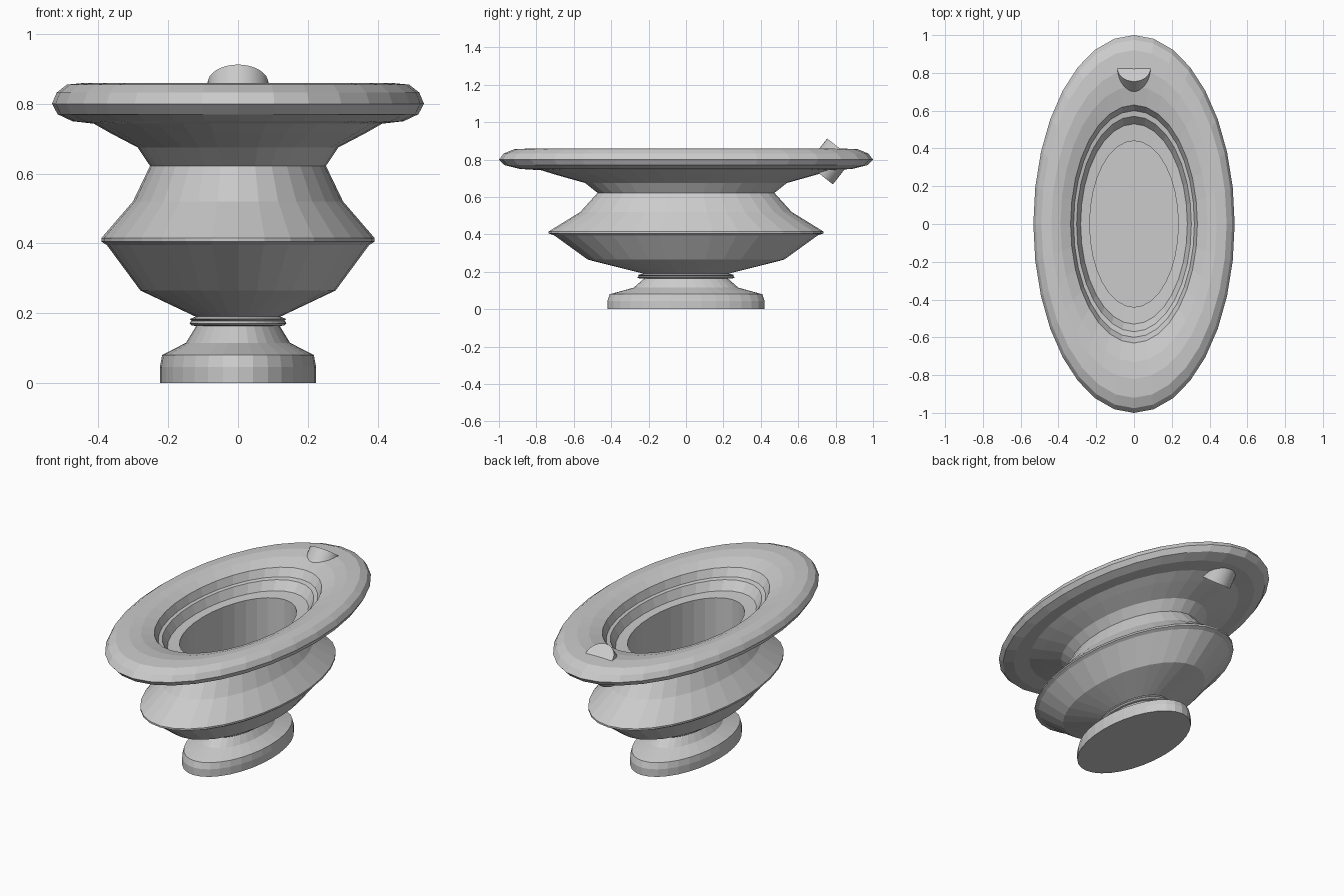
import bpy, bmesh, math

if "Cube" in bpy.data.objects:
    bpy.data.objects.remove(bpy.data.objects["Cube"])

SIDES = 32
X_RATIO = 0.533   # oval plan: width relative to depth


def oval_lathe(name, profile):
    """Revolve (radius, z) points into a closed oval solid, capped at both ends."""
    bm = bmesh.new()
    rings = []
    for r, z in profile:
        ring = []
        for i in range(SIDES):
            a = 2 * math.pi * i / SIDES
            ring.append(bm.verts.new((X_RATIO * r * math.cos(a), r * math.sin(a), z)))
        rings.append(ring)
    for lo, hi in zip(rings, rings[1:]):
        for i in range(SIDES):
            j = (i + 1) % SIDES
            bm.faces.new((lo[i], lo[j], hi[j], hi[i]))
    bm.faces.new(rings[0][::-1])
    bm.faces.new(rings[-1])
    bmesh.ops.recalc_face_normals(bm, faces=bm.faces)
    mesh = bpy.data.meshes.new(name)
    bm.to_mesh(mesh)
    bm.free()
    obj = bpy.data.objects.new(name, mesh)
    bpy.context.collection.objects.link(obj)
    return obj


# One continuous vessel: foot, neck bead, belly, waist, wide rim, stepped well
foot = [(0.42, 0), (0.42, 0.045), (0.408, 0.08), (0.28, 0.115), (0.225, 0.163)]
bead = [(0.25, 0.165), (0.262, 0.171), (0.25, 0.178), (0.26, 0.183), (0.228, 0.19)]
belly = [(0.525, 0.265), (0.705, 0.395), (0.735, 0.405), (0.735, 0.415),
         (0.565, 0.52), (0.473, 0.622)]
rim = [(0.54, 0.675), (0.69, 0.717), (0.775, 0.743), (0.89, 0.75), (0.97, 0.77),
       (1.0, 0.80), (0.975, 0.832), (0.92, 0.855), (0.82, 0.86), (0.73, 0.85), (0.63, 0.825)]
well = [(0.60, 0.78), (0.57, 0.775), (0.53, 0.725), (0.44, 0.72), (0.44, 0.275)]
oval_lathe("bowl", foot + bead + belly + rim + well)

# Tilted round peg passing through the back of the rim
bpy.ops.mesh.primitive_cylinder_add(
    vertices=SIDES, radius=0.0875, depth=0.174,
    location=(0, 0.77, 0.79), rotation=(math.radians(-38), 0, 0))
peg = bpy.context.object
peg.name = "rim_peg"
bpy.ops.object.shade_smooth_by_angle(angle=math.radians(30))
